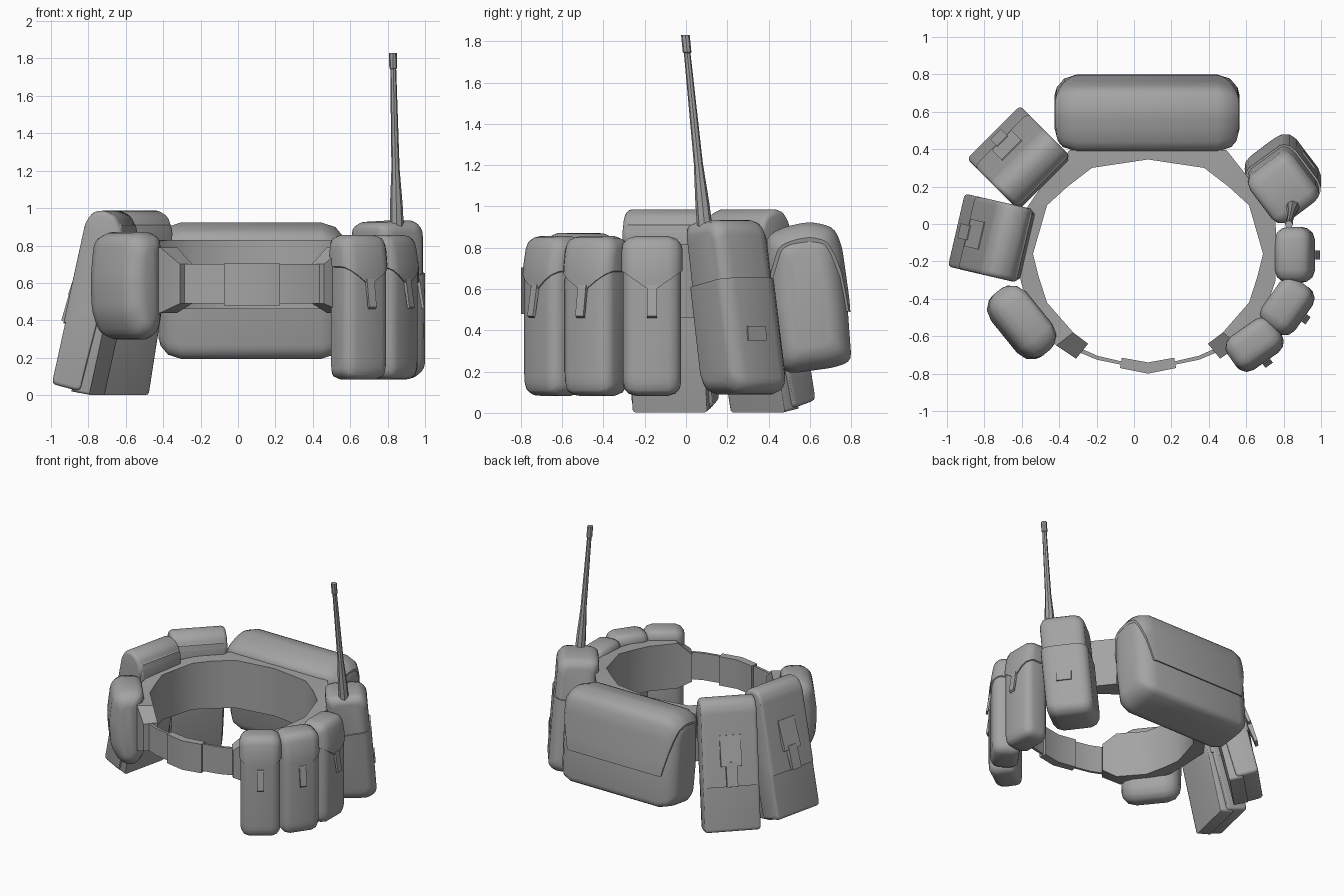
import bpy, bmesh, math
from mathutils import Vector, Matrix

if "Cube" in bpy.data.objects:
    bpy.data.objects.remove(bpy.data.objects["Cube"])

GREY = bpy.data.materials.new("dark_grey")
GREY.diffuse_color = (.37, .37, .37, 1)
GREY.use_nodes = True
GREY.node_tree.nodes["Principled BSDF"].inputs["Base Color"].default_value = GREY.diffuse_color


def finish(bm, name):
    bmesh.ops.recalc_face_normals(bm, faces=bm.faces)
    me = bpy.data.meshes.new(name)
    bm.to_mesh(me)
    bm.free()
    for p in me.polygons:
        p.use_smooth = True
    me.set_sharp_from_angle(angle=math.radians(38))
    me.materials.append(GREY)
    ob = bpy.data.objects.new(name, me)
    bpy.context.collection.objects.link(ob)
    return ob


def skin(bm, rings):
    """Join equal-length rings of points into a capped tube."""
    vs = [[bm.verts.new(p) for p in r] for r in rings]
    n = len(vs[0])
    for a, b in zip(vs, vs[1:]):
        for i in range(n):
            bm.faces.new((a[i], a[(i + 1) % n], b[(i + 1) % n], b[i]))
    bm.faces.new(vs[0][::-1])
    bm.faces.new(vs[-1])


def rounded(pts, r):
    out = []
    for i, p in enumerate(pts):
        p = Vector(p)
        a, b = Vector(pts[i - 1]) - p, Vector(pts[(i + 1) % len(pts)]) - p
        s = p + a.normalized() * min(r, a.length * .45)
        e = p + b.normalized() * min(r, b.length * .45)
        for t in (0, .35, .65, 1):
            out.append(s * (1 - t) ** 2 + p * 2 * t * (1 - t) + e * t * t)
    return out


def trim(bm, co, no):
    bmesh.ops.bisect_plane(bm, geom=bm.verts[:] + bm.edges[:] + bm.faces[:], plane_co=co,
                           plane_no=Vector(no).normalized(), clear_inner=True)
    bmesh.ops.holes_fill(bm, edges=[e for e in bm.edges if e.is_boundary], sides=0)


def pouch(name, origin, deg, profile, half, r, corner=0.0, lean=0.0, grow=0.0, cut=None, vee=None):
    """Side profile (outward, height) drawn across the width with rounded ends.
    grow + cut make a flap: inflated copy trimmed by a plane through two points;
    vee = (height, slope) keeps only what lies above a V across the width."""
    prof = rounded(profile, corner) if corner else [Vector(p) for p in profile]
    us, zs = [p.x for p in prof], [p.y for p in prof]
    c = Vector(((max(us) + min(us)) / 2, (max(zs) + min(zs)) / 2))
    hu, hz = (max(us) - min(us)) / 2, (max(zs) - min(zs)) / 2
    ends = [(half - r + r * math.sin(a), r * (1 - math.cos(a)))
            for a in (math.radians(d) for d in (0, 35, 65, 85))]
    if r < .01:
        ends = [(half, 0)]
    rings = []
    for t, i in [(-t, i) for t, i in reversed(ends)] + ends:
        ring = []
        for p in prof:
            d = p - c
            z = c.y + d.y * (1 - i / hz)
            ring.append((c.x + d.x * (1 - i / hu), t + lean * (z - .5), z))
        rings.append(ring)
    bm = bmesh.new()
    skin(bm, rings)
    bmesh.ops.recalc_face_normals(bm, faces=bm.faces)
    if grow:
        bm.normal_update()
        for v, m in [(v, v.normal * grow) for v in bm.verts]:
            v.co += m
    if cut:
        (u0, z0), (u1, z1) = cut
        trim(bm, (u0, 0, z0), (z0 - z1, 0, u1 - u0))
    if vee:
        for s in (-1, 1):
            trim(bm, (0, 0, vee[0]), (0, s * vee[1], 1))
    bm.transform(Matrix.Translation((origin[0], origin[1], 0)) @ Matrix.Rotation(math.radians(deg), 4, 'Z'))
    return finish(bm, name)


CX = 0.075


def band(name, half_stations):
    """Mirrored belt section; stations are inner dx,y, outer dx,y, bottom, top."""
    left = [(-s[0], s[1], -s[2], *s[3:]) for s in half_stations[:0:-1]]
    rings = [[(CX + a, b, z0), (CX + c, d, z0), (CX + c, d, z1), (CX + a, b, z1)]
             for a, b, c, d, z0, z1 in left + half_stations]
    bm = bmesh.new()
    skin(bm, rings)
    return finish(bm, name)


# Belt: padded ring, front strap and buckle
band("belt_pad", [(0, .345, 0, .40, .46, .83), (.30, .30, .42, .395, .46, .83),
                  (.43, .20, .55, .23, .46, .83), (.54, .10, .68, .04, .46, .82),
                  (.615, -.16, .69, -.16, .46, .81), (.585, -.28, .68, -.31, .45, .80),
                  (.54, -.42, .62, -.48, .44, .79), (.40, -.58, .49, -.65, .44, .79),
                  (.32, -.64, .385, -.72, .49, .70)])
band("belt_strap", [(0, -.745, 0, -.765, .49, .70), (.14, -.735, .14, -.753, .49, .70),
                    (.27, -.705, .275, -.725, .49, .70), (.36, -.665, .37, -.685, .49, .70)])
band("buckle", [(0, -.74, 0, -.80, .48, .705), (.14, -.715, .15, -.77, .48, .705)])

# Large rear pouch with flap
rear = [(0, .85), (.08, .89), (.20, .915), (.31, .89), (.345, .80), (.38, .55),
        (.402, .25), (.32, .22), (.10, .19), (.05, .23), (.0, .5)]
pouch("rear_pouch", (CX - .005, .40), 90, rear, .495, .12, .04)
pouch("rear_pouch_flap", (CX - .005, .40), 90, rear, .495, .12, .04,
      grow=.012, cut=((0, .54), (.39, .49)), vee=(-1.12, 4))

# Two tall slanted pouches on the left, with backing, flap and pull tab
outer = [(.015, .87), (.05, .95), (.11, .978), (.165, .97), (.20, .92), (.395, .06), (.24, .02)]
back = [(.0, .82), (.015, .91), (.08, .95), (.29, .02), (.19, .002)]
for k, (org, deg) in enumerate([((-.475, .215), 135), ((-.57, -.12), 167)], 1):
    n = f"side_pouch_{k}"
    pouch(n, org, deg, outer, .20, .02, .025)
    pouch(n + "_backing", org, deg, back, .185, .015)
    pouch(n + "_flap", org, deg, outer, .19, .018, .025, grow=.011,
          cut=((.0, .50), (.4, .36)))
    pouch(n + "_tab", org, deg, [(.22, .74), (.255, .75), (.33, .54), (.31, .53)], .075, 0)
    pouch(n + "_pull", org, deg, [(.29, .56), (.325, .57), (.375, .40), (.355, .39)], .04, 0)

# Rounded front left pouch
fl = [(-.12, .865), (.03, .875), (.10, .83), (.125, .62), (.115, .44), (.05, .31), (-.06, .29), (-.12, .36)]
pouch("front_left_pouch", (-.60, -.525), 219, fl, .21, .10, .05)

# Three narrow pouches on the front right, pointed flaps with a tag
slim = [(-.10, .848), (.07, .848), (.10, .70), (.10, .13), (.07, .083), (-.10, .083)]
for k, (org, deg) in enumerate([((.645, -.645), -55), ((.82, -.44), -35), ((.86, -.165), 0)], 1):
    n = f"slim_pouch_{k}"
    pouch(n, org, deg, slim, .14, .06, .05)
    pouch(n + "_flap", org, deg, slim, .14, .06, .05, grow=.008, cut=((-.1, .74), (.1, .59)),
          vee=(.585, .7))
    pouch(n + "_tag", org, deg, [(.095, .62), (.112, .62), (.135, .47), (.122, .46)], .024, 0)

# Radio with lower sleeve and small patch
radio = [(-.18, .90), (-.14, .925), (.07, .935), (.115, .89), (.175, .14), (.13, .10), (-.09, .10), (-.13, .14)]
pouch("radio", (.80, .24), 37, radio, .16, .065, .03, lean=-.10)
pouch("radio_sleeve", (.80, .24), 37, radio, .16, .065, .03, lean=-.10,
      grow=.011, cut=((.17, .66), (-.18, .60)))
pouch("radio_patch", (.80, .24), 37, [(.15, .42), (.172, .42), (.178, .35), (.15, .35)], .055, 0)

# Antenna: tapered tube with a tip
a, b = Vector((.85, .095, .86)), Vector((.828, -.003, 1.83))
rings = []
for t, r in [(0, .038), (.09, .036), (.16, .034), (.36, .022), (.91, .016), (.915, .021), (1, .021)]:
    c = a.lerp(b, t)
    rings.append([(c.x + r * math.cos(q * math.pi / 4), c.y + r * math.sin(q * math.pi / 4), c.z)
                  for q in range(8)])
bm = bmesh.new()
skin(bm, rings)
finish(bm, "antenna")
